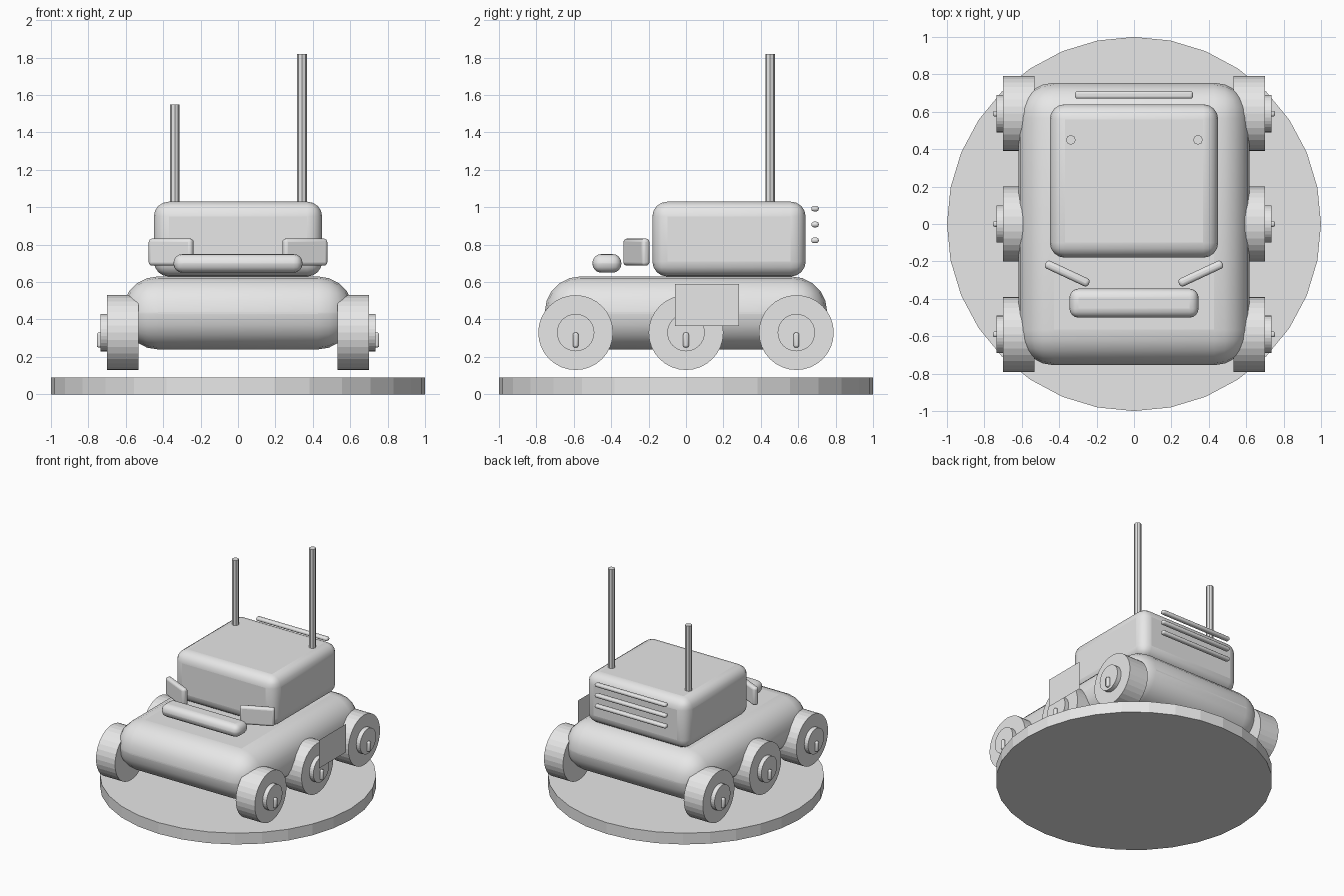
import bpy
from math import radians, pi

default = bpy.data.objects.get("Cube")
if default:
    bpy.data.objects.remove(default, do_unlink=True)

grey = bpy.data.materials.new("light_grey")
grey.use_nodes = True
COLOUR = (0.8, 0.8, 0.8, 1)
grey.diffuse_color = COLOUR
grey.node_tree.nodes["Principled BSDF"].inputs["Base Color"].default_value = COLOUR


def finish(name):
    ob = bpy.context.object
    ob.name = name
    ob.data.materials.append(grey)
    return ob


def rounded_box(name, centre, size, radius, segments=4, turn=0):
    """Box with all edges rounded by a bevel modifier."""
    bpy.ops.mesh.primitive_cube_add(size=1, location=centre)
    ob = finish(name)
    ob.scale = size
    bpy.ops.object.transform_apply(location=False, rotation=False, scale=True)
    ob.rotation_euler.z = radians(turn)
    bevel = ob.modifiers.new("rounding", 'BEVEL')
    bevel.width = radius
    bevel.segments = segments
    bpy.ops.object.shade_smooth_by_angle(angle=radians(40))
    return ob


def cylinder(name, centre, radius, depth, sides, rotation=(0, 0, 0)):
    bpy.ops.mesh.primitive_cylinder_add(vertices=sides, radius=radius, depth=depth,
                                        location=centre, rotation=rotation)
    return finish(name)


# Display base
cylinder("base_disc", (0, 0, 0.045), 1, 0.09, 32)

# Body and upper housing
rounded_box("body", (0, 0, 0.435), (1.235, 1.51, 0.39), 0.19, 5)
rounded_box("upper_housing", (0, 0.23, 0.83), (0.9, 0.82, 0.4), 0.08)

# Front bumper bar
rounded_box("front_bar", (0, -0.423, 0.7), (0.69, 0.155, 0.1), 0.048)

# Angled head lamps, wheels, hubs and hub pins on both sides
for side, s in (("left", 1), ("right", -1)):
    rounded_box(f"{side}_lamp", (s * 0.357, -0.265, 0.76), (0.257, 0.046, 0.145),
                0.018, 3, turn=s * 25)
    for place, y in (("front", -0.59), ("middle", 0), ("rear", 0.59)):
        name = f"{side}_{place}"
        across = (0, pi / 2, 0)
        cylinder(f"{name}_wheel", (s * 0.617, y, 0.33), 0.2, 0.168, 32, across)
        cylinder(f"{name}_hub", (s * 0.7, y, 0.33), 0.1, 0.07, 32, across)
        rounded_box(f"{name}_pin", (s * 0.74, y, 0.29), (0.03, 0.03, 0.08), 0.01, 2)

# Antennas
for name, x, top in (("left_antenna", 0.342, 1.82), ("right_antenna", -0.338, 1.55)):
    cylinder(name, (x, 0.45, (top + 1) / 2), 0.026, top - 1, 8)

# Rear vent bars
for i in range(3):
    rounded_box(f"rear_vent_bar_{i + 1}", (0, 0.69, 0.823 + i * 0.085),
                (0.63, 0.04, 0.03), 0.013, 3)

# Thin side panel on the left
bpy.ops.mesh.primitive_plane_add(size=1, location=(0.755, 0.113, 0.477),
                                 rotation=(0, pi / 2, 0))
panel = finish("left_side_panel")
panel.scale = (0.225, 0.343, 1)
